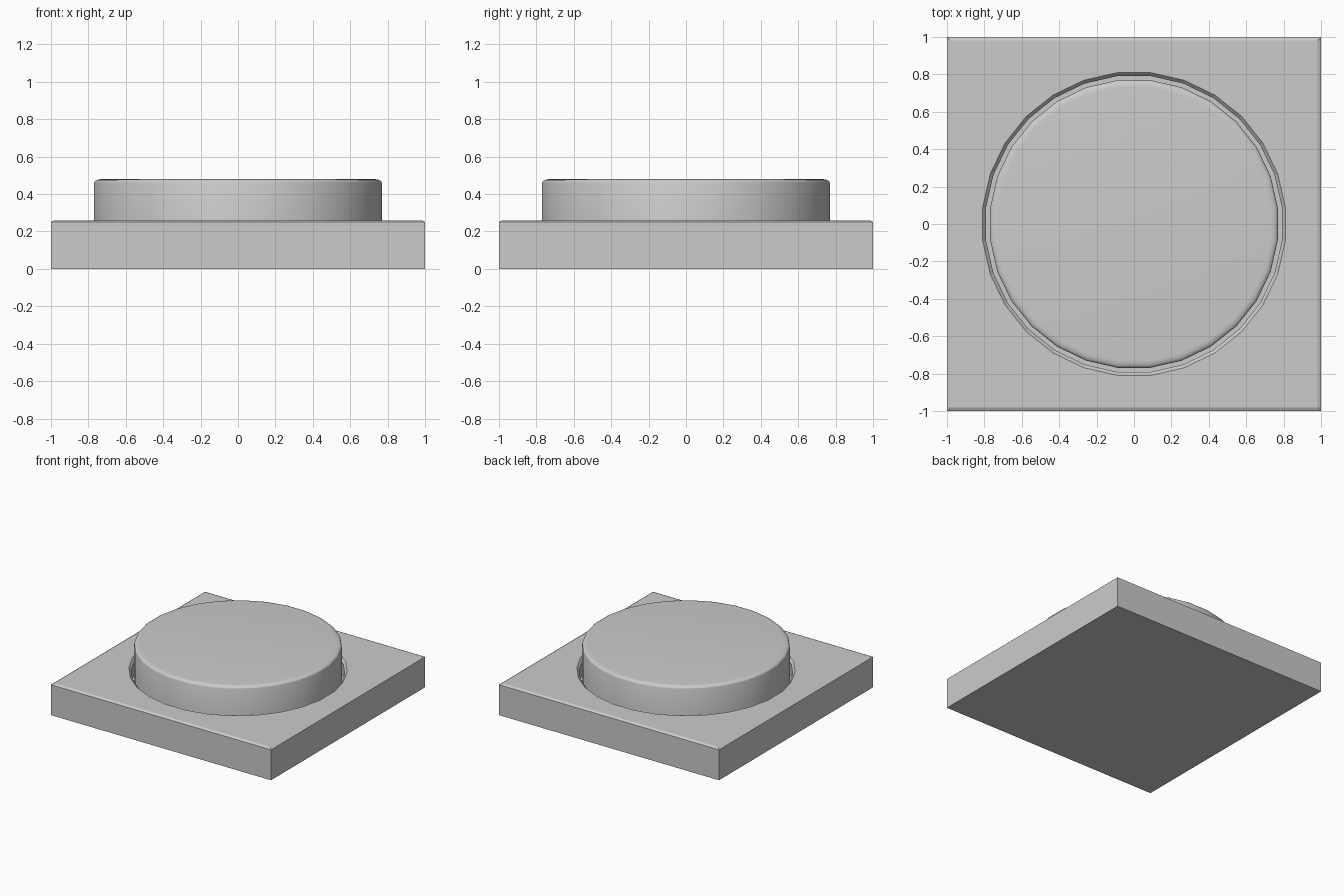
import bpy, bmesh, math

if "Cube" in bpy.data.objects:
    bpy.data.objects.remove(bpy.data.objects["Cube"])

SIDES = 28


def ring(bm, r, z):
    # ring of vertices with flats centred on the axes
    return [bm.verts.new((r * math.cos((i + 0.5) * math.tau / SIDES),
                          r * math.sin((i + 0.5) * math.tau / SIDES), z)) for i in range(SIDES)]


def lathe(bm, profile):
    # stacked rings, closed at both ends
    rings = [ring(bm, r, z) for r, z in profile]
    for a, b in zip(rings, rings[1:]):
        for i in range(SIDES):
            j = (i + 1) % SIDES
            bm.faces.new((a[i], a[j], b[j], b[i]))
    bm.faces.new(rings[0][::-1])
    bm.faces.new(rings[-1])
    bmesh.ops.recalc_face_normals(bm, faces=bm.faces)


def make_object(name, bm):
    mesh = bpy.data.meshes.new(name)
    bm.to_mesh(mesh)
    bm.free()
    obj = bpy.data.objects.new(name, mesh)
    bpy.context.collection.objects.link(obj)
    return obj


def smooth(obj, angle):
    bpy.ops.object.select_all(action='DESELECT')
    obj.select_set(True)
    bpy.context.view_layer.objects.active = obj
    bpy.ops.object.shade_smooth_by_angle(angle=math.radians(angle))


# square housing with a small chamfer around the top
bm = bmesh.new()
levels = [[bm.verts.new((sx * h, sy * h, z)) for sx, sy in ((-1, -1), (1, -1), (1, 1), (-1, 1))]
          for h, z in ((1, 0), (1, 0.25), (0.98, 0.26))]
for a, b in zip(levels, levels[1:]):
    for i in range(4):
        bm.faces.new((a[i], a[(i + 1) % 4], b[(i + 1) % 4], b[i]))
bm.faces.new(levels[0][::-1])
bm.faces.new(levels[-1])
base = make_object("housing", bm)

# round recess with a bevelled rim
bm = bmesh.new()
lathe(bm, [(0.796, 0.14), (0.796, 0.24), (0.814, 0.26), (0.814, 0.4)])
cutter = make_object("recess_cutter", bm)
cutter.hide_render = True
cutter.hide_set(True)
cut = base.modifiers.new("recess", 'BOOLEAN')
cut.object = cutter
cut.operation = 'DIFFERENCE'
cut.solver = 'EXACT'

# push button cap with a rounded top edge
bm = bmesh.new()
edge = [(0.774 - 0.04 + 0.04 * math.cos(a), 0.46 + 0.02 * math.sin(a))
        for a in (k * math.pi / 8 for k in range(5))]
lathe(bm, [(0.774, 0.13)] + edge)
cap = make_object("button_cap", bm)
smooth(cap, 40)
